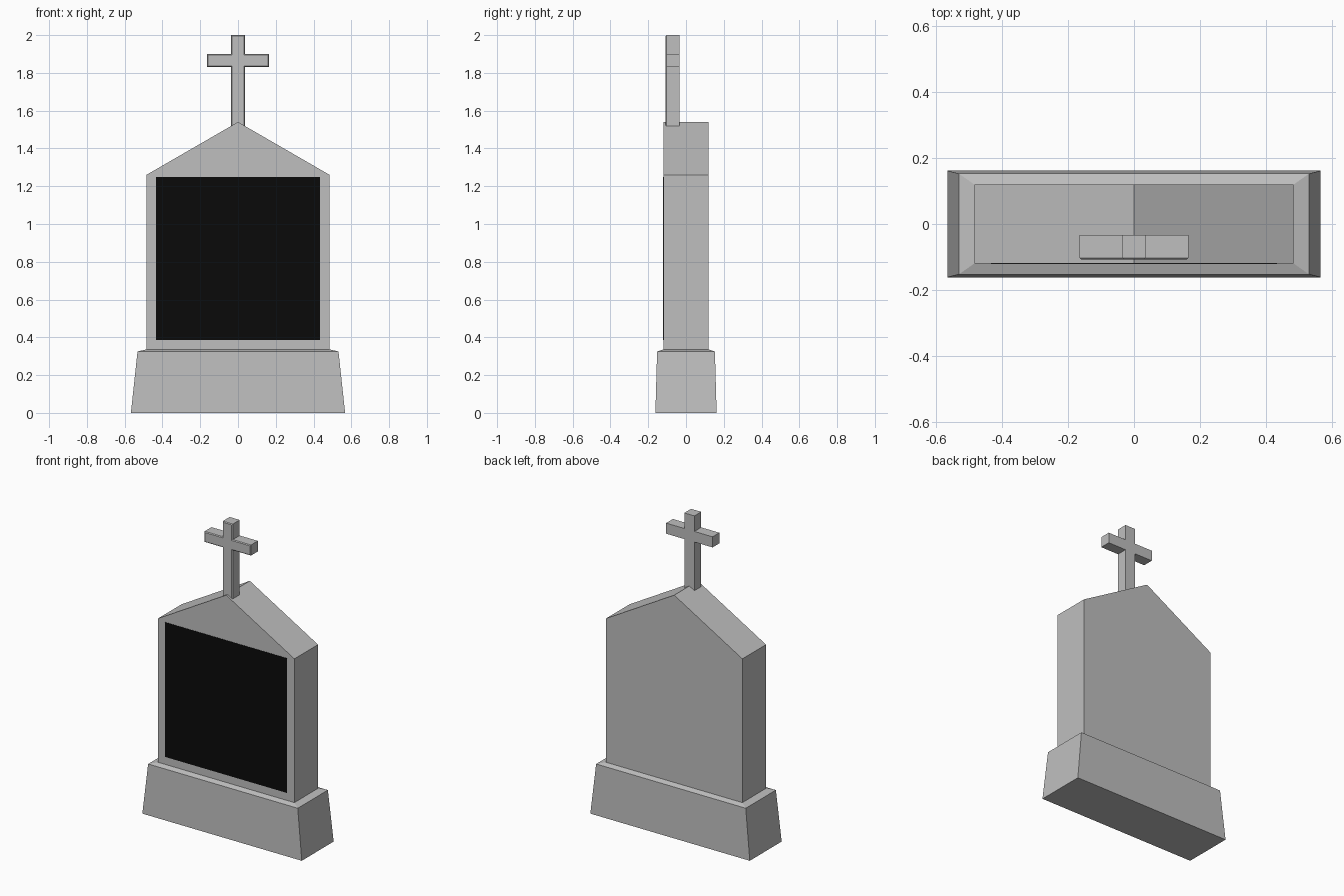
import bpy
import bmesh

if "Cube" in bpy.data.objects:
    bpy.data.objects.remove(bpy.data.objects["Cube"], do_unlink=True)


def make_material(name, color):
    mat = bpy.data.materials.new(name)
    mat.use_nodes = True
    mat.diffuse_color = color
    mat.node_tree.nodes["Principled BSDF"].inputs["Base Color"].default_value = color
    return mat


stone = make_material("grey stone", (0.52, 0.52, 0.52, 1))
black = make_material("black plaque", (0.003, 0.003, 0.003, 1))


def finish(name, bm, mat):
    bmesh.ops.recalc_face_normals(bm, faces=bm.faces)
    mesh = bpy.data.meshes.new(name)
    bm.to_mesh(mesh)
    bm.free()
    mesh.materials.append(mat)
    obj = bpy.data.objects.new(name, mesh)
    bpy.context.collection.objects.link(obj)
    return obj


def extrude_profile(name, half, y0, y1, mat, front_bevel=0):
    """Mirror a right-hand x-z outline and extrude it from front to back."""
    outline = half + [(-x, z) for x, z in reversed(half) if x > 0]
    bm = bmesh.new()
    face = bm.faces.new([bm.verts.new((x, y0, z)) for x, z in outline])
    moved = bmesh.ops.extrude_face_region(bm, geom=[face], use_keep_orig=True)["geom"]
    for v in moved:
        if isinstance(v, bmesh.types.BMVert):
            v.co.y = y1
    bmesh.ops.recalc_face_normals(bm, faces=bm.faces)
    if front_bevel:
        edges = [e for e in bm.edges if all(v.co.y == min(w.co.y for w in bm.verts) for v in e.verts)]
        bmesh.ops.bevel(bm, geom=edges, offset=front_bevel, segments=1, affect='EDGES')
    return finish(name, bm, mat)


# Tapered plinth with a shallow sloping shoulder
bm = bmesh.new()
rings = []
for hx, hy, z in [(0.567, 0.162, 0), (0.532, 0.153, 0.325), (0.485, 0.12, 0.336)]:
    rings.append([bm.verts.new((sx * hx, sy * hy, z))
                  for sx, sy in [(-1, -1), (1, -1), (1, 1), (-1, 1)]])
for low, high in zip(rings, rings[1:]):
    for i in range(4):
        j = (i + 1) % 4
        bm.faces.new((low[i], low[j], high[j], high[i]))
bm.faces.new(rings[0])
bm.faces.new(rings[-1])
finish("plinth", bm, stone)

# Gabled slab
extrude_profile("gabled_slab", [(0.485, 0.33), (0.485, 1.26), (0, 1.54)], -0.12, 0.12, stone)

# Thin dark plaque on the front
extrude_profile("front_plaque", [(0.434, 0.385), (0.434, 1.25)], -0.122, -0.119, black)

# Cross standing near the front of the ridge
extrude_profile("cross", [(0.036, 1.515), (0.036, 1.832), (0.165, 1.832),
                          (0.165, 1.9), (0.036, 1.9), (0.036, 2.0)],
                -0.108, -0.034, stone, front_bevel=0.005)
